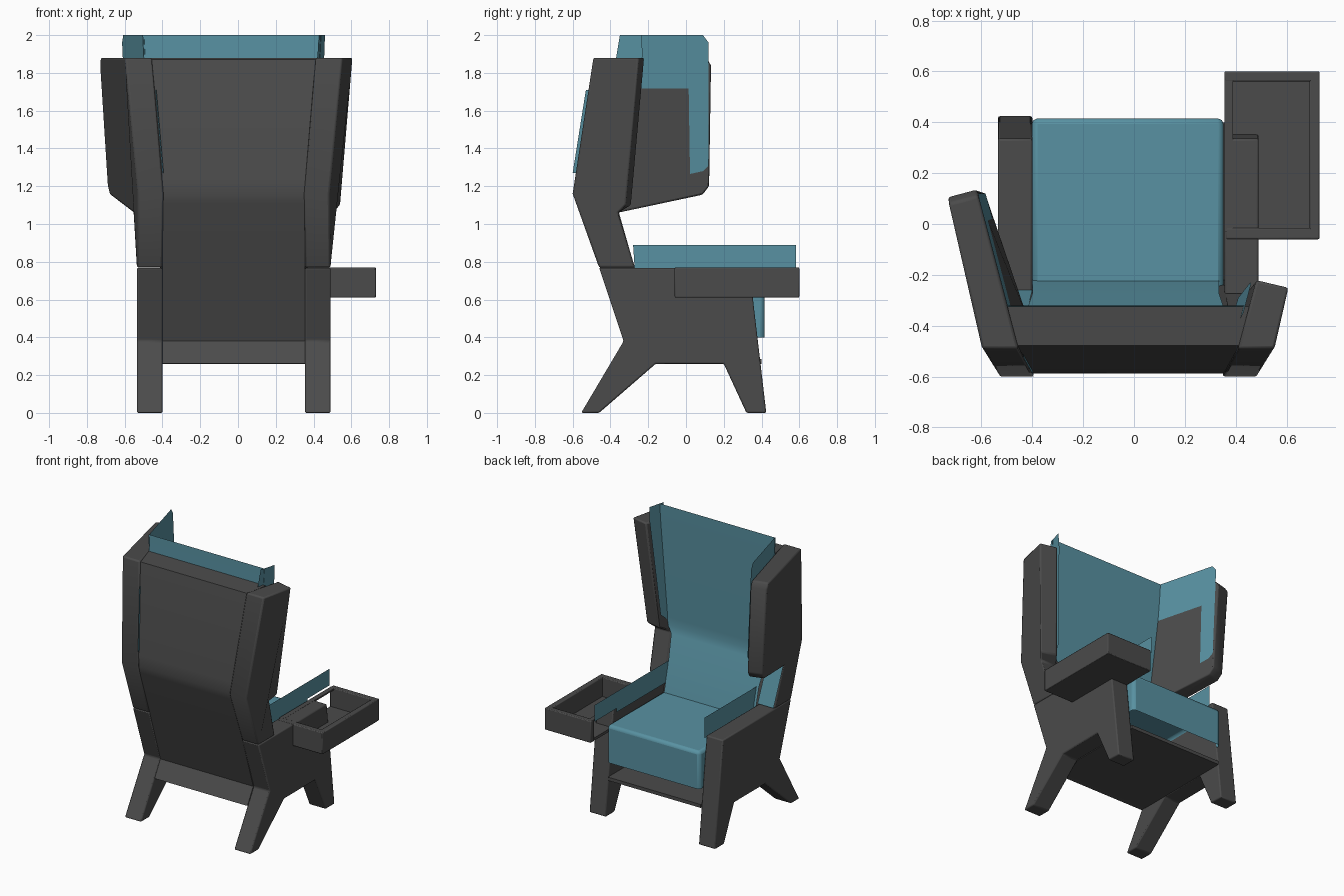
import bpy, bmesh, math

cube = bpy.data.objects.get("Cube")
if cube:
    bpy.data.objects.remove(cube, do_unlink=True)


def material(name, rgb):
    m = bpy.data.materials.new(name)
    m.use_nodes = True
    m.diffuse_color = (*rgb, 1)
    bsdf = m.node_tree.nodes["Principled BSDF"]
    bsdf.inputs["Base Color"].default_value = (*rgb, 1)
    bsdf.inputs["Roughness"].default_value = 0.8
    return m


GREY = material("charcoal", (0.07, 0.07, 0.07))
TEAL = material("teal fabric", (0.098, 0.285, 0.36))
AXIS = -0.0225  # symmetry line of the chair body


def outer_x(y, z):
    """Outer plane of the -x side: upright below, flared wing above."""
    if z < 1:
        return -0.535
    if z < 1.08:
        return -0.555
    return -0.60 - 0.229 * (y + 0.48) - 0.06 * (z - 1.88)


def inner_x(y, z):
    if z < 1:
        return -0.40
    if z < 1.08:
        return -0.42
    return -0.457 - 0.265 * (y + 0.48) - 0.045 * (z - 1.88)


def mirror(x):
    return 2 * AXIS - x


def loop(outline, fx):
    """Turn a (y, z) outline into points on the surface x = fx(y, z)."""
    return [(fx(y, z), y, z) for y, z in outline]


def finish(name, bm, mat, bevel=0.0, segments=2):
    bmesh.ops.recalc_face_normals(bm, faces=bm.faces)
    mesh = bpy.data.meshes.new(name)
    bm.to_mesh(mesh)
    bm.free()
    mesh.materials.append(mat)
    ob = bpy.data.objects.new(name, mesh)
    bpy.context.collection.objects.link(ob)
    if bevel:
        mod = ob.modifiers.new("soft edges", "BEVEL")
        mod.width, mod.segments = bevel, segments
        mod.limit_method = "ANGLE"
        mod.angle_limit = math.radians(35)
    bpy.ops.object.select_all(action="DESELECT")
    ob.select_set(True)
    bpy.context.view_layer.objects.active = ob
    bpy.ops.object.shade_smooth_by_angle(angle=math.radians(40))
    return ob


def slab(name, loop_a, loop_b, mat, bevel=0.0):
    """Solid bridging two matching loops of points."""
    bm = bmesh.new()
    a, b = [[bm.verts.new(p) for p in pts] for pts in (loop_a, loop_b)]
    bm.faces.new(a)
    bm.faces.new(b)
    n = len(a)
    for i in range(n):
        j = (i + 1) % n
        bm.faces.new((a[i], a[j], b[j], b[i]))
    return finish(name, bm, mat, bevel)


def sheet(name, points, mat):
    """Single thin fabric sheet."""
    bm = bmesh.new()
    bm.faces.new([bm.verts.new(p) for p in points])
    return finish(name, bm, mat)


def box(name, x, y, z, mat, bevel=0.0):
    bm = bmesh.new()
    bmesh.ops.create_cube(bm, size=1)
    for v in bm.verts:
        v.co = [r[0] if c < 0 else r[1] for c, r in zip(v.co, (x, y, z))]
    return finish(name, bm, mat, bevel)


# Outlines that differ between the long (-x) and short (+x) wing
leg_panel = [(-0.46, 0.768), (-0.33, 0.38), (-0.555, 0), (-0.46, 0), (-0.16, 0.26),
             (0.20, 0.26), (0.32, 0), (0.425, 0), (0.335, 0.768)]
post = [(-0.60, 1.16), (-0.46, 0.769), (-0.27, 0.769), (-0.36, 1.06)]
wings = {
    "right": [(0.09, 1.155), (0.125, 1.20), (0.135, 1.84), (0.11, 1.88), (-0.49, 1.88)],
    "left": [(-0.29, 1.10), (-0.22, 1.88), (-0.49, 1.88)],
}
linings = {
    "right": [(-0.345, 1.15), (-0.27, 1.20), (0.09, 1.28), (0.12, 1.31),
              (0.12, 1.96), (0.09, 2.0), (-0.325, 2.0)],
    "left": [(-0.345, 1.15), (-0.29, 1.20), (-0.23, 1.90), (-0.235, 2.0),
             (-0.35, 2.0), (-0.37, 1.88)],
}
lining_gap = {"right": 0.006, "left": 0.022}
arm_flap_front = {"right": 0.33, "left": 0.583}

for side in ("right", "left"):
    flip = mirror if side == "left" else (lambda x: x)

    def outside(y, z):
        return flip(outer_x(y, z))

    def inside(y, z):
        return flip(inner_x(y, z))

    def lining_x(y, z):
        return flip(inner_x(y, z) + lining_gap[side])

    def flap_x(y, z):
        return flip(-0.38)

    slab(side + "_leg_panel", loop(leg_panel, outside), loop(leg_panel, inside), GREY, 0.008)

    # Post and wing in one piece; the wing's front edge is cut square to its slant
    frame = post + wings[side]
    cut = [(y - 0.03 if z > 1.08 and y > -0.4 else y, z) for y, z in frame]
    slab(side + "_post_and_wing", loop(cut, outside), loop(frame, inside), GREY, 0.01)

    sheet(side + "_wing_lining", loop(linings[side], lining_x), TEAL)
    end = arm_flap_front[side]
    sheet(side + "_arm_flap",
          loop([(-0.27, 0.74), (0.33, 0.74), (0.33, 0.768), (end, 0.768),
                (end, 0.89), (-0.28, 0.89)], flap_x), TEAL)

# Fabric facing on the front of the right post, and the welt at its rear seam
sheet("right_post_facing", [(-0.53, -0.26, 0.775), (-0.40, -0.26, 0.775),
                            (-0.42, -0.345, 1.06), (-0.55, -0.345, 1.06)], TEAL)
sheet("right_rear_welt",
      loop([(-0.60, 1.27), (-0.53, 1.71), (-0.50, 1.71), (-0.57, 1.27)],
           lambda y, z: inner_x(y, z) + 0.004), TEAL)

# Backrest shell spanning between the posts
shell = [(-0.398, 0.262), (-0.33, 0.38), (-0.455, 0.77), (-0.575, 1.11), (-0.588, 1.16),
         (-0.58, 1.24), (-0.505, 1.74), (-0.478, 1.87), (-0.325, 1.88), (-0.365, 1.12),
         (-0.355, 1.06), (-0.24, 0.66), (-0.22, 0.27)]
slab("backrest_shell", loop(shell, inner_x),
     loop(shell, lambda y, z: mirror(inner_x(y, z))), GREY)

# Fabric backrest lining, rising above the shell as a loose flap
bm = bmesh.new()
rows = []
for y, z in [(-0.215, 0.64), (-0.275, 0.89), (-0.335, 1.06), (-0.35, 1.11),
             (-0.348, 1.17), (-0.322, 1.88), (-0.32, 2.0)]:
    x = inner_x(y, z)
    rows.append([bm.verts.new((px, y, z)) for px in (x, mirror(x + 0.02))])
for lo, hi in zip(rows, rows[1:]):
    bm.faces.new((lo[0], lo[1], hi[1], hi[0]))
finish("backrest_lining", bm, TEAL)

# Seat cover, open underneath, over a thin pan
cushion = box("seat_cushion", (-0.402, 0.352), (-0.26, 0.415), (0.40, 0.675), TEAL, 0.022)
bm = bmesh.new()
bm.from_mesh(cushion.data)
bmesh.ops.delete(bm, geom=[f for f in bm.faces if f.normal.z < -0.5], context="FACES")
bm.to_mesh(cushion.data)
bm.free()
box("seat_pan", (-0.40, 0.355), (-0.36, 0.40), (0.26, 0.285), GREY)

# Side tray, open towards the seat under a thin rim
box("tray_floor", (0.36, 0.725), (-0.05, 0.595), (0.61, 0.63), GREY)
box("tray_outer_wall", (0.69, 0.73), (-0.06, 0.60), (0.61, 0.77), GREY, 0.006)
box("tray_rear_wall", (0.36, 0.725), (-0.06, -0.015), (0.61, 0.77), GREY, 0.006)
box("tray_front_wall", (0.355, 0.725), (0.56, 0.60), (0.61, 0.77), GREY, 0.006)
box("tray_inner_rim", (0.355, 0.39), (-0.03, 0.58), (0.758, 0.769), GREY)
